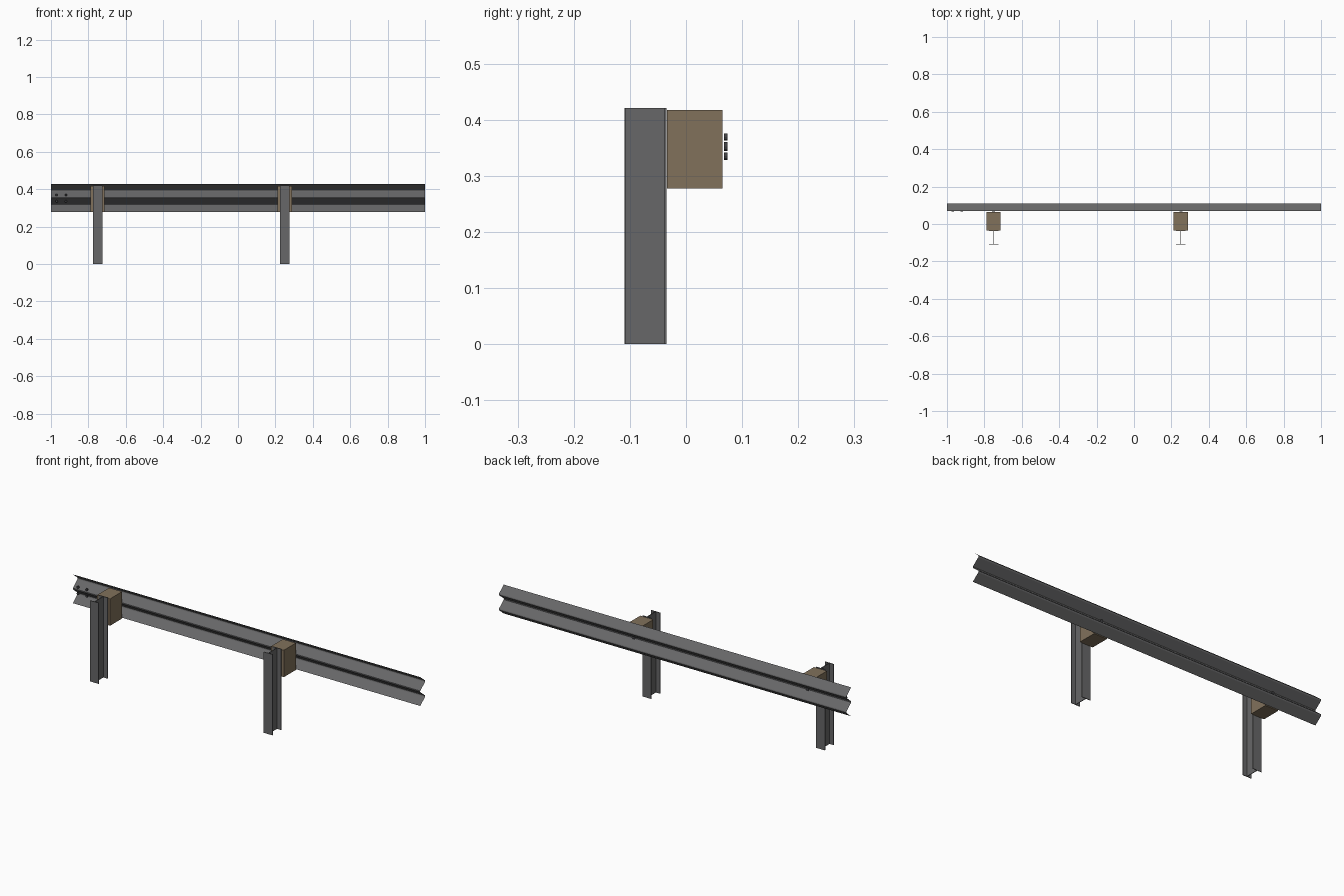
import bpy, bmesh, math
from mathutils import Matrix

if "Cube" in bpy.data.objects:
    bpy.data.objects.remove(bpy.data.objects["Cube"])


def material(name, rgb):
    m = bpy.data.materials.new(name)
    m.diffuse_color = (*rgb, 1.0)
    m.use_nodes = True
    m.node_tree.nodes["Principled BSDF"].inputs["Base Color"].default_value = m.diffuse_color
    return m


STEEL = material("galvanised grey", (0.135, 0.135, 0.138))
WOOD = material("timber brown", (0.22, 0.165, 0.105))
DARK = material("dark bolt grey", (0.05, 0.05, 0.055))


def finish(bm, name, mat):
    mesh = bpy.data.meshes.new(name)
    bm.to_mesh(mesh)
    bm.free()
    mesh.materials.append(mat)
    ob = bpy.data.objects.new(name, mesh)
    bpy.context.collection.objects.link(ob)
    return ob


def box(name, lo, hi, mat):
    bm = bmesh.new()
    bmesh.ops.create_cube(bm, size=1)
    for v in bm.verts:
        v.co = [(l + h) / 2 + c * (h - l) for l, h, c in zip(lo, hi, v.co)]
    return finish(bm, name, mat)


def extrude_profile(name, points, direction, mat, closed):
    """Sweep a profile along a direction; closed profiles get end caps."""
    bm = bmesh.new()
    verts = [bm.verts.new(p) for p in points]
    if closed:
        geom = [bm.faces.new(verts)]
    else:
        geom = [bm.edges.new(pair) for pair in zip(verts, verts[1:])]
    if closed:
        res = bmesh.ops.extrude_face_region(bm, geom=geom, use_keep_orig=True)
    else:
        res = bmesh.ops.extrude_edge_only(bm, edges=geom)
    moved = [g for g in res["geom"] if isinstance(g, bmesh.types.BMVert)]
    bmesh.ops.translate(bm, vec=direction, verts=moved)
    bmesh.ops.recalc_face_normals(bm, faces=bm.faces)
    return finish(bm, name, mat)


def bolt(name, x, z, radius):
    bm = bmesh.new()
    bmesh.ops.create_cone(bm, cap_ends=True, segments=12, radius1=radius,
                          radius2=radius, depth=0.006,
                          matrix=Matrix.Translation((x, 0.071, z)) @ Matrix.Rotation(math.pi / 2, 4, 'X'))
    return finish(bm, name, DARK)


# W-shaped rail: thin folded sheet, mirrored about its central valley
MID = 0.353
half = [(0.070, 0.003), (0.108, 0.034), (0.110, 0.037), (0.110, 0.041),
        (0.108, 0.044), (0.073, 0.073), (0.070, 0.075)]
profile = [(-1, y, MID - d) for y, d in reversed(half)] + [(-1, y, MID + d) for y, d in half]
extrude_profile("rail", profile, (2, 0, 0), STEEL, False)

# I-beam posts, timber spacer blocks and mounting bolts
W, FRONT, BACK, T, WEB = 0.025, -0.11, -0.035, 0.003, 0.0015
for side, cx in (("left", -0.75), ("right", 0.25)):
    right = [(W, FRONT), (W, FRONT + T), (WEB, FRONT + T),
             (WEB, BACK - T), (W, BACK - T), (W, BACK)]
    outline = right + [(-x, y) for x, y in reversed(right)]
    extrude_profile(side + "_post", [(cx + x, y, 0) for x, y in outline],
                    (0, 0, 0.421), STEEL, True)
    box(side + "_spacer_block", (cx - 0.0375, -0.034, 0.277),
        (cx + 0.0375, 0.065, 0.417), WOOD)
    bolt(side + "_mounting_bolt", cx, 0.352, 0.008)

# Splice bolts at the left end of the rail
for i, x in enumerate((-0.97, -0.92)):
    for j, z in enumerate((0.335, 0.369)):
        bolt(f"splice_bolt_{i}{j}", x, z, 0.0065)
